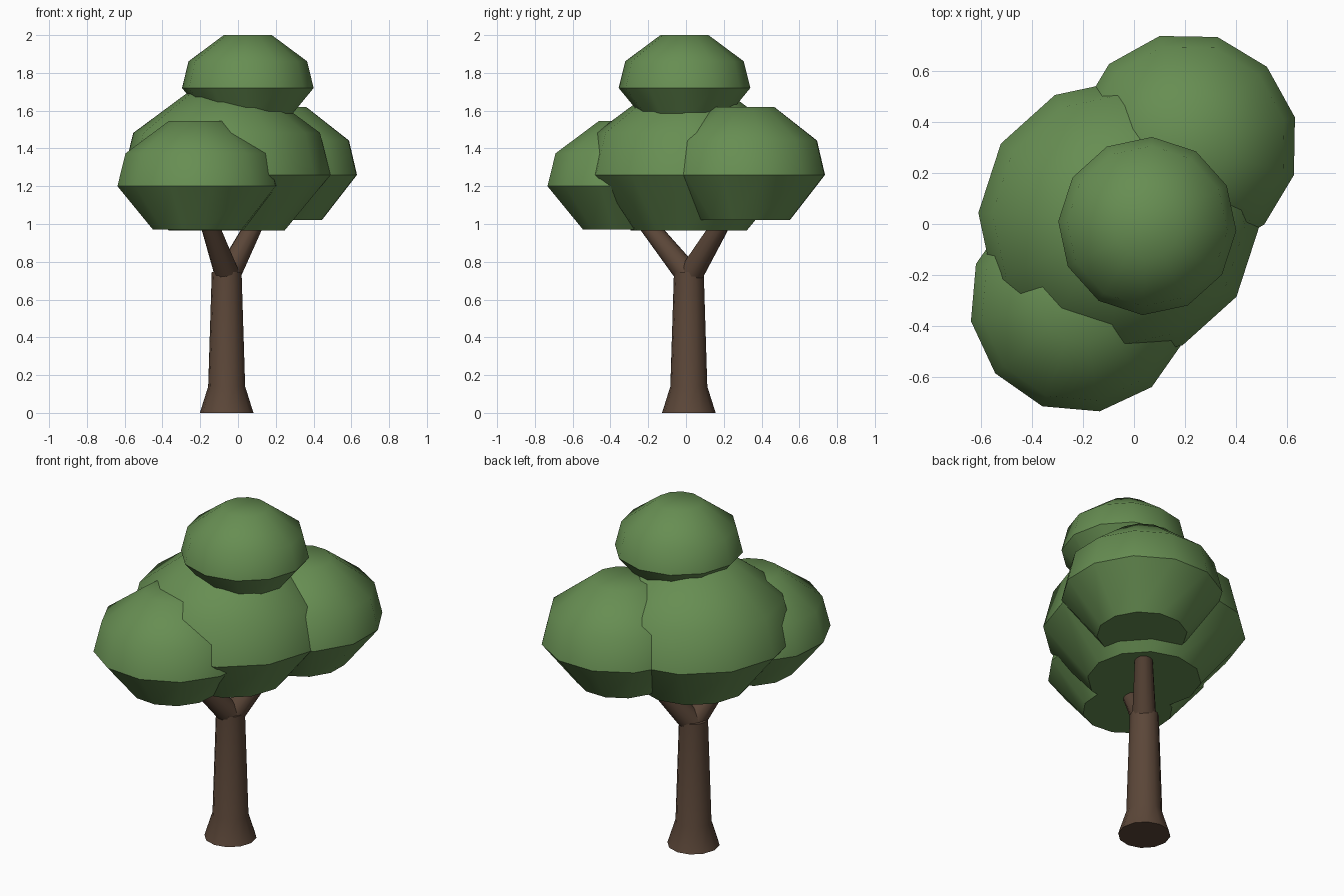
import bpy
import bmesh
from math import sin, cos, radians
from mathutils import Vector

cube = bpy.data.objects.get("Cube")
if cube:
    bpy.data.objects.remove(cube, do_unlink=True)

SIDES = 12


def make_material(name, rgb):
    mat = bpy.data.materials.new(name)
    mat.use_nodes = True
    mat.diffuse_color = (*rgb, 1)
    mat.node_tree.nodes["Principled BSDF"].inputs["Base Color"].default_value = (*rgb, 1)
    return mat


def loft(name, rings, phase, mat, sharp):
    """Skin a stack of (centre, radius, axis) rings and cap both ends."""
    bm = bmesh.new()
    loops = []
    for centre, radius, axis in rings:
        turn = Vector((0, 0, 1)).rotation_difference(Vector(axis))
        loop = []
        for i in range(SIDES):
            a = radians(phase + 360 * i / SIDES)
            offset = turn @ Vector((radius * cos(a), radius * sin(a), 0))
            loop.append(bm.verts.new(Vector(centre) + offset))
        loops.append(loop)
    for low, high in zip(loops, loops[1:]):
        for i in range(SIDES):
            j = (i + 1) % SIDES
            bm.faces.new((low[i], low[j], high[j], high[i]))
    bm.faces.new(loops[0][::-1])
    bm.faces.new(loops[-1])
    mesh = bpy.data.meshes.new(name)
    bm.to_mesh(mesh)
    bm.free()
    mesh.materials.append(mat)
    obj = bpy.data.objects.new(name, mesh)
    bpy.context.collection.objects.link(obj)
    bpy.ops.object.select_all(action="DESELECT")
    obj.select_set(True)
    bpy.context.view_layer.objects.active = obj
    bpy.ops.object.shade_smooth_by_angle(angle=radians(sharp))
    return obj


leaf_green = make_material("leaf green", (0.135, 0.27, 0.085))
bark_brown = make_material("bark brown", (0.105, 0.062, 0.04))

UP = (0, 0, 1)
TRUNK_X, TRUNK_Y = -0.06, 0.015

# Trunk with a flared foot
trunk_profile = [(0, 0.142), (0.14, 0.098), (0.745, 0.079)]
loft("trunk", [((TRUNK_X, TRUNK_Y, z), r, UP) for z, r in trunk_profile],
     -3, bark_brown, 45)

# Two tapering branches forking into the foliage
for name, start, end in [
    ("front_branch", (-0.055, 0.015, 0.725), (-0.18, -0.27, 1.08)),
    ("back_branch", (-0.055, 0.02, 0.725), (0.13, 0.235, 1.08)),
]:
    axis = Vector(end) - Vector(start)
    loft(name, [(start, 0.066, axis), (end, 0.042, axis)], 0, bark_brown, 45)

# Foliage clumps share one profile: radius factor, height factor
CLUMP = [(0.56, -0.667), (1, 0), (0.9, 0.505), (0.365, 1)]
clumps = [
    ("main_foliage", (-0.06, 0.015, 1.26), 0.55, 0.44, -3),
    ("front_foliage", (-0.21, -0.305, 1.2), 0.435, 0.345, 10),
    ("back_foliage", (0.206, 0.312, 1.26), 0.437, 0.36, 14),
    ("top_foliage", (0.052, -0.008, 1.72), 0.349, 0.28, -3),
]
for name, (x, y, z), radius, height, phase in clumps:
    rings = [((x, y, z + h * height), r * radius, UP) for r, h in CLUMP]
    loft(name, rings, phase, leaf_green, 46)
